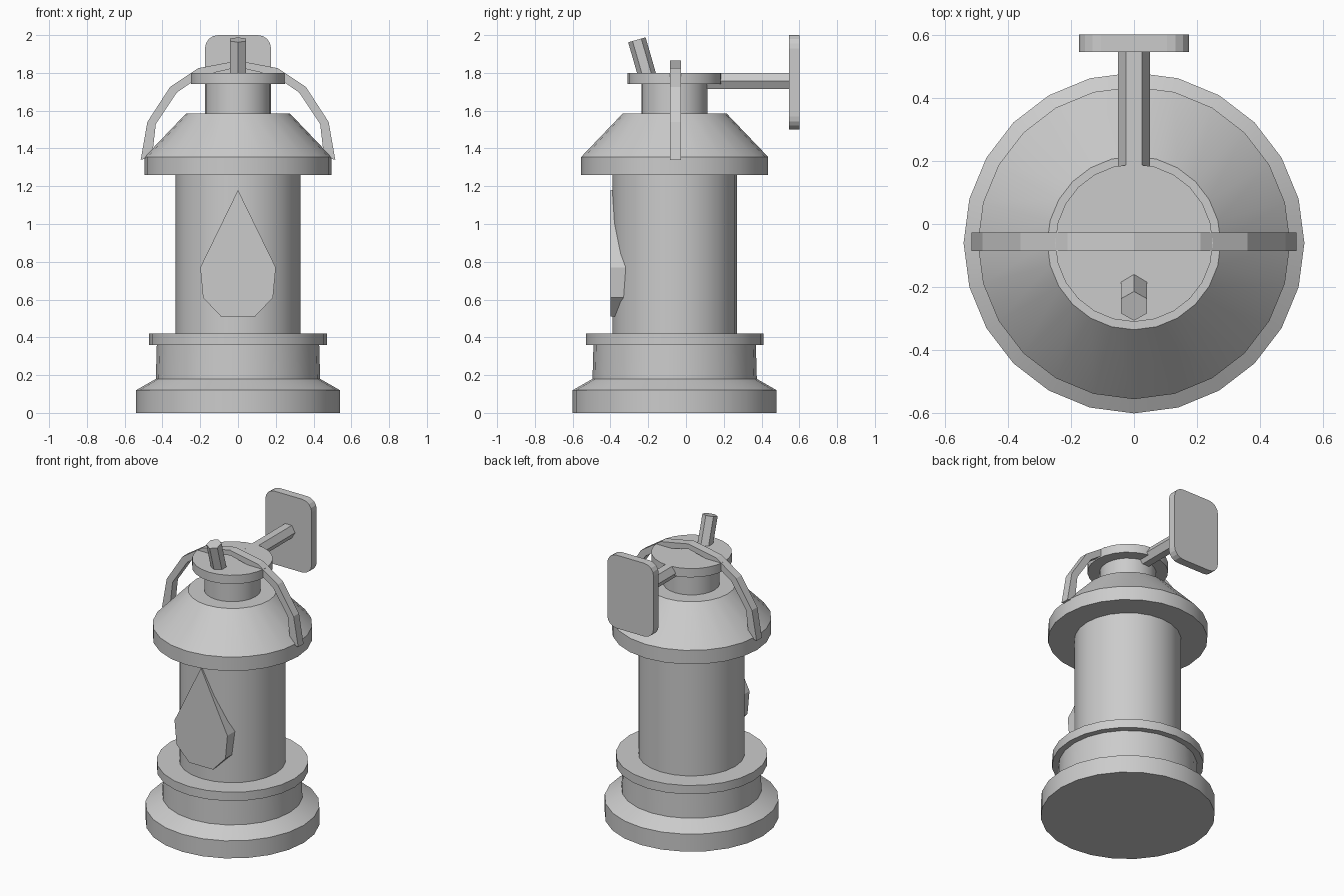
import bpy, bmesh, math
from mathutils import Vector, Matrix

if "Cube" in bpy.data.objects:
    bpy.data.objects.remove(bpy.data.objects["Cube"])

CY = -0.06  # y of the lantern's axis
grey = bpy.data.materials.new("plain_grey")
grey.diffuse_color = (0.6, 0.6, 0.6, 1)
grey.use_nodes = True
grey.node_tree.nodes["Principled BSDF"].inputs["Base Color"].default_value = grey.diffuse_color


def finish(name, bm, smooth=None):
    bmesh.ops.recalc_face_normals(bm, faces=bm.faces)
    me = bpy.data.meshes.new(name)
    bm.to_mesh(me)
    bm.free()
    me.materials.append(grey)
    ob = bpy.data.objects.new(name, me)
    bpy.context.collection.objects.link(ob)
    if smooth:
        bpy.ops.object.select_all(action='DESELECT')
        bpy.context.view_layer.objects.active = ob
        ob.select_set(True)
        bpy.ops.object.shade_smooth_by_angle(angle=math.radians(smooth))
    return ob


def skin(bm, rings):
    # Join equal-length rings of points into a capped solid
    rs = [[bm.verts.new(p) for p in ring] for ring in rings]
    n = len(rs[0])
    for a, b in zip(rs, rs[1:]):
        for i in range(n):
            j = (i + 1) % n
            bm.faces.new((a[i], a[j], b[j], b[i]))
    bm.faces.new(rs[0])
    bm.faces.new(rs[-1])


def turned(name, profile, sides=24):
    bm = bmesh.new()
    skin(bm, [[(r * math.sin(math.tau * i / sides),
                CY + r * math.cos(math.tau * i / sides), z)
               for i in range(sides)] for r, z in profile])
    return finish(name, bm, 25)


def hex_rod(name, start, end, radius, first_vertex):
    a, b = Vector(start), Vector(end)
    d = (b - a).normalized()
    u = Vector(first_vertex)
    u = (u - d * u.dot(d)).normalized()
    v = d.cross(u)
    bm = bmesh.new()
    skin(bm, [[c + radius * (u * math.cos(math.tau * i / 6) + v * math.sin(math.tau * i / 6))
               for i in range(6)] for c in (a, b)])
    return finish(name, bm)


def plate(name, outline, y0, y1):
    bm = bmesh.new()
    skin(bm, [[(x, y, z) for x, z in outline] for y in (y0, y1)])
    return finish(name, bm)


# Turned body, from the foot up
turned("base", [(0.54, 0), (0.54, 0.12), (0.435, 0.18), (0.43, 0.36)])
turned("base_ring", [(0.47, 0.36), (0.47, 0.42)])
turned("glass_cylinder", [(0.33, 0.42), (0.33, 1.26)])
turned("hood", [(0.495, 1.26), (0.495, 1.355), (0.275, 1.585)])
turned("neck", [(0.175, 1.585), (0.175, 1.74)])
turned("lid", [(0.25, 1.74), (0.25, 1.80)])

# Flame-shaped plate on the front
half = [(0.2, 0.77), (0.185, 0.61), (0.09, 0.51)]
plate("flame", [(0, 1.18)] + half + [(-x, z) for x, z in reversed(half)], -0.40, -0.28)

# Leaning knob on the lid
hex_rod("knob", (0, -0.198, 1.76), (0, -0.26, 1.975), 0.048, (0, 1, 0))

# Wall bracket: arm and rounded plate
hex_rod("wall_arm", (0, 0.10, 1.757), (0, 0.56, 1.757), 0.05, (1, 0, 0))
corner = 0.07
outline = []
for k, (sx, sz) in enumerate([(1, 1), (-1, 1), (-1, -1), (1, -1)]):
    for s in range(5):
        t = math.pi / 2 * (k + s / 4)
        outline.append((sx * (0.175 - corner) + corner * math.cos(t),
                        1.75 + sz * (0.25 - corner) + corner * math.sin(t)))
plate("wall_plate", outline, 0.545, 0.60)

# Bail handle: outer and inner edge points of the right half, mirrored
outer = [(0.515, 1.34), (0.48, 1.54), (0.36, 1.725), (0.21, 1.825), (0, 1.865)]
inner = [(0.455, 1.355), (0.435, 1.53), (0.325, 1.695), (0.195, 1.785), (0, 1.83)]
pairs = list(zip(outer, inner))
pairs += [((-o[0], o[1]), (-i[0], i[1])) for o, i in reversed(pairs[:-1])]
bm = bmesh.new()
skin(bm, [[(o[0], -0.085, o[1]), (o[0], -0.027, o[1]),
           (i[0], -0.027, i[1]), (i[0], -0.085, i[1])] for o, i in pairs])
finish("bail_handle", bm)
